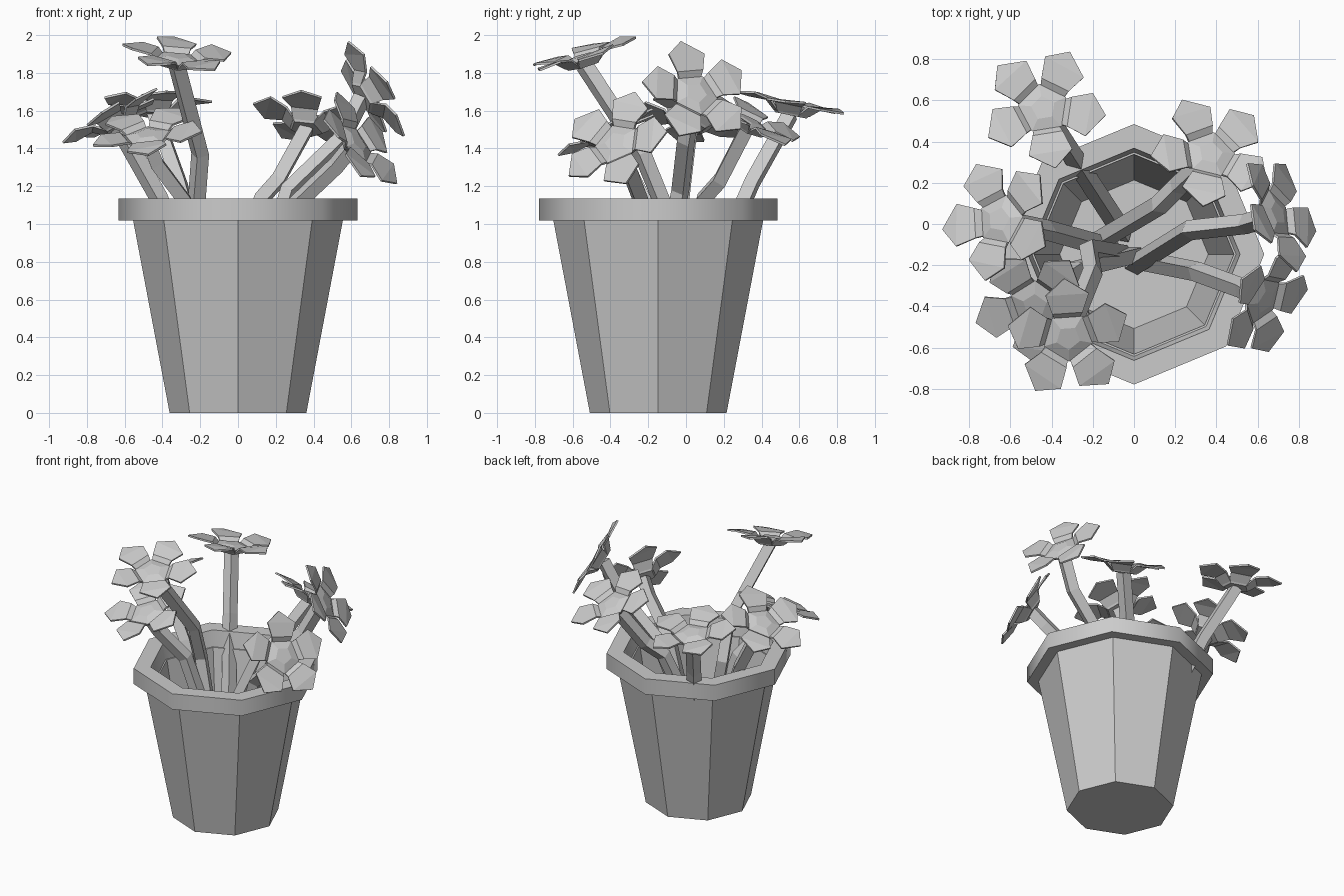
import bpy, bmesh
from math import pi, sin, cos, radians
from mathutils import Vector, Matrix

cube = bpy.data.objects.get("Cube")
if cube:
    bpy.data.objects.remove(cube, do_unlink=True)

grey = bpy.data.materials.new("light_grey")
grey.use_nodes = True
COLOUR = (0.6, 0.6, 0.6, 1)
grey.diffuse_color = COLOUR
grey.node_tree.nodes["Principled BSDF"].inputs["Base Color"].default_value = COLOUR

POT_Y = -0.147


def add_object(name, mesh):
    mesh.materials.clear()
    mesh.materials.append(grey)
    obj = bpy.data.objects.new(name, mesh)
    bpy.context.collection.objects.link(obj)
    return obj


def finish(name, bm, fix_normals=True):
    if fix_normals:
        bmesh.ops.recalc_face_normals(bm, faces=bm.faces)
    mesh = bpy.data.meshes.new(name)
    bm.to_mesh(mesh)
    bm.free()
    return add_object(name, mesh)


def lathe(name, profile, closed, sides=8):
    """Eight-sided turned part from (radius, height) pairs."""
    bm = bmesh.new()
    rings = []
    for r, z in profile:
        rings.append([bm.verts.new((r * cos(2 * pi * i / sides),
                                    POT_Y + r * sin(2 * pi * i / sides), z))
                      for i in range(sides)])
    pairs = list(zip(rings, rings[1:]))
    if closed:
        pairs.append((rings[-1], rings[0]))
    else:
        bm.faces.new(rings[0])
        bm.faces.new(rings[-1])
    for a, b in pairs:
        for i in range(sides):
            j = (i + 1) % sides
            bm.faces.new((a[i], a[j], b[j], b[i]))
    return finish(name, bm)


# Pot: tapered outside, then down the inside to the floor
lathe("pot", [(0.362, 0), (0.555, 1.018), (0.485, 1.018), (0.36, 0.3)], False)
# Rim: overhanging collar, smooth round its sides
rim = lathe("pot_rim", [(0.632, 1.018), (0.632, 1.135), (0.515, 1.135), (0.495, 1.018)], True)
rim.data.shade_smooth()
rim.data.set_sharp_from_angle(angle=radians(50))


def stem(name, points):
    """Square bent stem."""
    curve = bpy.data.curves.new(name + "_path", "CURVE")
    curve.dimensions = "3D"
    curve.bevel_depth = 0.05
    curve.bevel_resolution = 0
    curve.use_fill_caps = True
    spline = curve.splines.new("POLY")
    spline.points.add(len(points) - 1)
    for p, co in zip(spline.points, points):
        p.co = (*co, 1)
    helper = bpy.data.objects.new(name + "_path", curve)
    bpy.context.collection.objects.link(helper)
    graph = bpy.context.evaluated_depsgraph_get()
    mesh = bpy.data.meshes.new_from_object(helper.evaluated_get(graph))
    bpy.data.objects.remove(helper, do_unlink=True)
    for poly in mesh.polygons:
        poly.use_smooth = False
    add_object(name, mesh)


def flower(name, centre, normal, first_petal):
    """Five folded petals around a pentagonal heart."""
    n = Vector(normal).normalized()
    ref = Vector(first_petal)
    u = (ref - n * ref.dot(n)).normalized()
    w = n.cross(u)
    frame = Matrix((u, w, n)).transposed().to_4x4()
    frame.translation = Vector(centre)

    # Petals: raised base, wide shoulders, pointed tip
    bm = bmesh.new()
    for k in range(5):
        spin = Matrix.Rotation(2 * pi * k / 5, 4, "Z")

        def v(r, side, h):
            return bm.verts.new(frame @ spin @ Vector((r, side, h)))

        b0, b1 = v(0.08, -0.058, -0.03), v(0.08, 0.058, -0.03)
        m0, m1 = v(0.13, -0.074, 0.015), v(0.13, 0.074, 0.015)
        s0, s1 = v(0.222, -0.108, 0.015), v(0.228, 0.104, 0.035)
        tip = v(0.305, 0.008, 0.02)
        bm.faces.new((b0, m0, m1, b1))
        bm.faces.new((m0, s0, s1, m1))
        bm.faces.new((s0, tip, s1))
    bmesh.ops.remove_doubles(bm, verts=bm.verts, dist=0.002)
    petals = finish(name + "_petals", bm, False)
    solid = petals.modifiers.new("thickness", "SOLIDIFY")
    solid.thickness = 0.012
    solid.offset = 0

    # Heart: low stepped pentagon
    bm = bmesh.new()
    rings = []
    for r, h in ((0.09, -0.045), (0.125, -0.005), (0.06, 0.012)):
        rings.append([bm.verts.new(frame @ Vector((
            r * cos(2 * pi * (k + 0.5) / 5), r * sin(2 * pi * (k + 0.5) / 5), h)))
            for k in range(5)])
    for a, b in zip(rings, rings[1:]):
        for i in range(5):
            j = (i + 1) % 5
            bm.faces.new((a[i], a[j], b[j], b[i]))
    bm.faces.new(rings[0])
    bm.faces.new(rings[-1])
    finish(name + "_heart", bm)


def flat(angle):
    return (cos(radians(angle)), sin(radians(angle)), 0)


def side(angle):
    return (0, cos(radians(angle)), sin(radians(angle)))


# Each plant: heart centre, facing, first petal direction, stem bends and foot
plants = {
    "back_right": ((-0.44, 0.56, 1.62), (0.0, 0.2, 0.97), flat(64),
                   [(-0.31, 0.35, 1.22), (-0.05, -0.05, 0.3)]),
    "right": ((-0.65, 0.02, 1.55), (-0.47, 0.16, 0.87), flat(183),
              [(-0.42, -0.03, 1.14), (-0.1, -0.12, 0.3)]),
    "front_right": ((-0.48, -0.39, 1.47), (-0.12, -0.4, 0.9), flat(122),
                    [(-0.43, -0.32, 1.32), (-0.28, -0.22, 1.12), (0, -0.15, 0.3)]),
    "tall_front": ((-0.32, -0.55, 1.88), (0.1, -0.28, 0.95), flat(94),
                   [(-0.2, -0.23, 1.37), (-0.22, -0.12, 1.1), (-0.05, -0.15, 0.3)]),
    "back_left": ((0.37, 0.34, 1.54), (0.2, 0.45, 0.86), flat(110),
                  [(0.21, 0.18, 1.23), (0.12, 0.09, 1.13), (-0.2, -0.1, 0.3)]),
    "left": ((0.69, 0.05, 1.69), (0.82, 0.32, 0.48), side(95),
             [(0.54, 0.0, 1.44), (0.27, -0.03, 1.18), (0, -0.2, 0.3)]),
    "front_left": ((0.63, -0.37, 1.43), (0.75, -0.4, 0.53), side(81),
                   [(0.52, -0.31, 1.31), (0.3, -0.23, 1.1), (0.05, -0.18, 0.3)]),
}
for name, (centre, facing, petal, bends) in plants.items():
    flower(name + "_flower", centre, facing, petal)
    top = Vector(centre) - Vector(facing).normalized() * 0.04
    stem(name + "_stem", [top] + [Vector(b) for b in bends])
